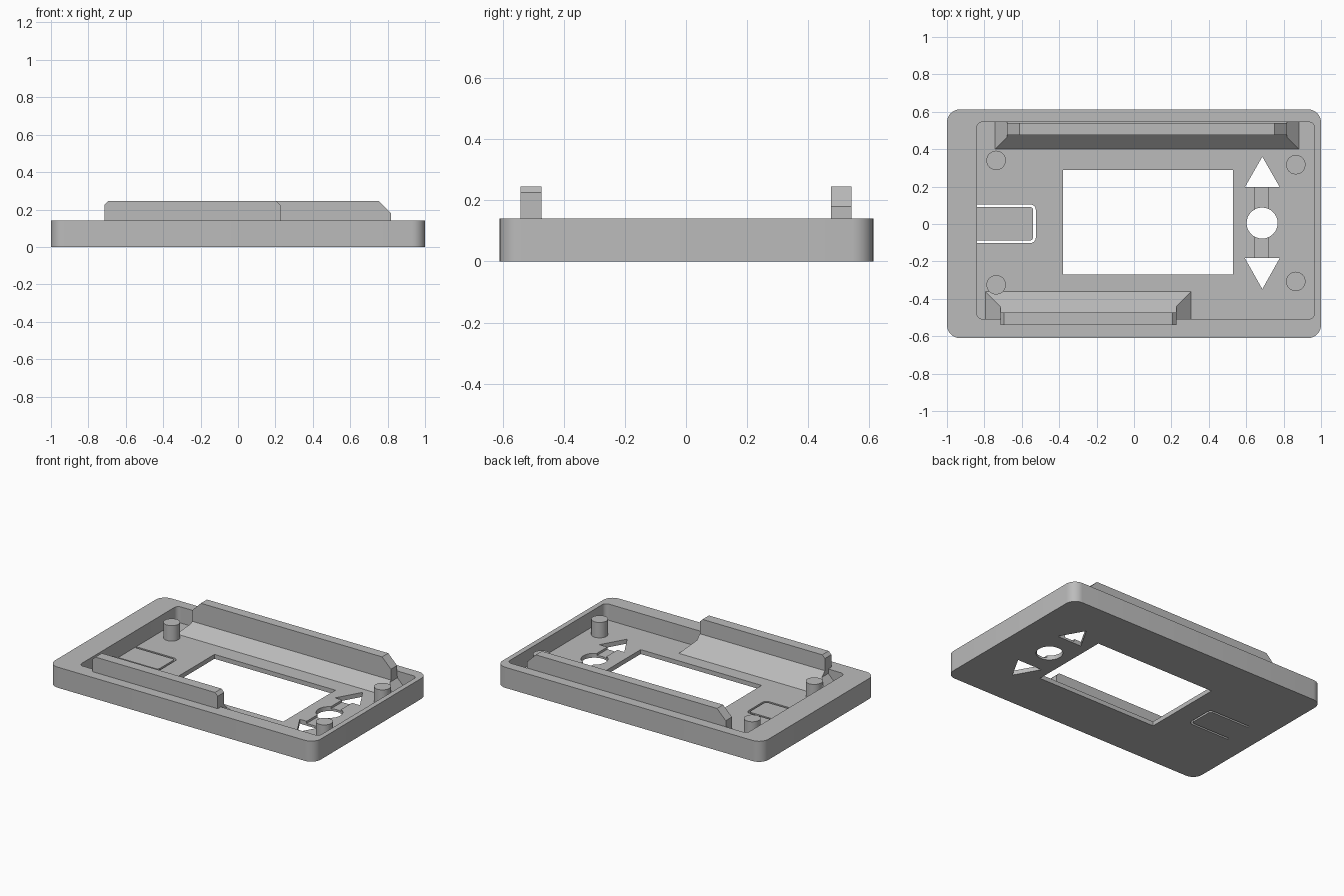
import bpy, bmesh, math

if "Cube" in bpy.data.objects:
    bpy.data.objects.remove(bpy.data.objects["Cube"])

FLOOR, RIM, TOP = 0.03, 0.14, 0.245

grey = bpy.data.materials.new("light_grey")
grey.diffuse_color = (0.5, 0.5, 0.5, 1)
grey.use_nodes = True
grey.node_tree.nodes["Principled BSDF"].inputs["Base Color"].default_value = grey.diffuse_color


def finish(name, bm, smooth=False):
    bmesh.ops.recalc_face_normals(bm, faces=bm.faces)
    me = bpy.data.meshes.new(name)
    bm.to_mesh(me)
    bm.free()
    me.materials.append(grey)
    ob = bpy.data.objects.new(name, me)
    bpy.context.collection.objects.link(ob)
    if smooth:
        select(ob)
        bpy.ops.object.shade_smooth_by_angle()
    return ob


def select(ob):
    bpy.ops.object.select_all(action='DESELECT')
    ob.select_set(True)
    bpy.context.view_layer.objects.active = ob


def prism(name, pts, z0, z1, smooth=False):
    """Extrude a plan outline from z0 to z1."""
    bm = bmesh.new()
    face = bm.faces.new([bm.verts.new((x, y, z0)) for x, y in pts])
    ext = bmesh.ops.extrude_face_region(bm, geom=[face])
    for v in ext["geom"]:
        if isinstance(v, bmesh.types.BMVert):
            v.co.z = z1
    return finish(name, bm, smooth)


def arc(cx, cy, r, a0, a1, n=8):
    return [(cx + r * math.cos(math.radians(a0 + (a1 - a0) * i / n)),
             cy + r * math.sin(math.radians(a0 + (a1 - a0) * i / n)))
            for i in range(n + 1)]


def rounded(x0, x1, y0, y1, r):
    return (arc(x1 - r, y0 + r, r, -90, 0) + arc(x1 - r, y1 - r, r, 0, 90)
            + arc(x0 + r, y1 - r, r, 90, 180) + arc(x0 + r, y0 + r, r, 180, 270))


def rect(x0, x1, y0, y1):
    return [(x0, y0), (x1, y0), (x1, y1), (x0, y1)]


def circle(cx, cy, r, n=32):
    return arc(cx, cy, r, 0, 360, n)[:-1]


def cut(ob, pts, z0, z1):
    cutter = prism("cutter", pts, z0, z1)
    mod = ob.modifiers.new("cut", 'BOOLEAN')
    mod.operation, mod.solver, mod.object = 'DIFFERENCE', 'EXACT', cutter
    select(ob)
    bpy.ops.object.modifier_apply(modifier=mod.name)
    bpy.data.objects.remove(cutter)


def hull(bm, pts):
    verts = [bm.verts.new(p) for p in pts]
    bmesh.ops.convex_hull(bm, input=verts)


# Tray shell with rounded corners and an off-centre recess
case = prism("case_shell", rounded(-1, 1, -0.61, 0.613, 0.07), 0, RIM)
cut(case, rounded(-0.84, 0.965, -0.508, 0.545, 0.03), FLOOR, 0.3)

# Shallow groove linking the button holes
cut(case, rect(0.645, 0.72, -0.19, 0.21), FLOOR / 2, 0.1)

# Display window, round button and arrow openings
cut(case, rect(-0.38, 0.53, -0.27, 0.29), -0.1, 0.1)
cut(case, circle(0.685, 0.005, 0.083), -0.1, 0.1)
cut(case, [(0.593, 0.197), (0.779, 0.197), (0.686, 0.36)], -0.1, 0.1)
cut(case, [(0.593, -0.183), (0.686, -0.348), (0.779, -0.183)], -0.1, 0.1)

# U-shaped slot around the flexible tab
slot = ([(-0.839, -0.102)] + arc(-0.555, -0.072, 0.03, -90, 0)
        + arc(-0.555, 0.075, 0.03, 0, 90) + [(-0.839, 0.105), (-0.839, 0.091)]
        + arc(-0.557, 0.073, 0.018, 90, 0) + arc(-0.557, -0.07, 0.018, 0, -90)
        + [(-0.839, -0.088)])
cut(case, slot, -0.1, 0.1)
select(case)
bpy.ops.object.shade_smooth_by_angle()

# Locating posts
for i, (x, y) in enumerate([(-0.737, 0.34), (-0.737, -0.325),
                            (0.865, 0.317), (0.865, -0.307)]):
    prism(f"post_{i + 1}", circle(x, y, 0.052, 24), FLOOR, 0.135, True)


def rail(name, x0, x1, y0, y1, c):
    """Upright rail with chamfered upper ends."""
    outline = [(x0, FLOOR), (x1, FLOOR), (x1, TOP - c), (x1 - c, TOP),
               (x0 + c, TOP), (x0, TOP - c)]
    bm = bmesh.new()
    hull(bm, [(x, y, z) for x, z in outline for y in (y0, y1)])
    bmesh.ops.dissolve_limit(bm, angle_limit=0.01, verts=bm.verts, edges=bm.edges)
    finish(name, bm)


def ramp(name, x0, x1, a, b, y_toe, y_rail, y_wall):
    """45-degree ramp along a rail, mitred round both rail ends (a, b)."""
    s = 1 if y_rail > y_toe else -1
    bm = bmesh.new()
    h = FLOOR + abs(y_rail - y_toe)
    hull(bm, [(x, y, z) for x in (a, b) for y, z in
              ((y_toe, FLOOR), (y_rail, h), (y_wall, h), (y_wall, FLOOR))])
    for out, inn in ((x0, a), (x1, b)):
        d = abs(inn - out)
        hull(bm, [(x, y, FLOOR) for x in (out, inn) for y in (y_toe, y_wall)]
             + [(inn, y_toe + s * d, FLOOR + d), (inn, y_wall, FLOOR + d)])
    bmesh.ops.dissolve_limit(bm, angle_limit=0.01, verts=bm.verts, edges=bm.edges)
    finish(name, bm)


# Clip rails and the ramps supporting them
rail("front_rail", -0.715, 0.226, -0.541, -0.472, 0.02)
ramp("front_ramp", -0.795, 0.306, -0.715, 0.226, -0.36, -0.472, -0.508)
rail("rear_rail", -0.678, 0.818, 0.475, 0.541, 0.066)
ramp("rear_ramp", -0.742, 0.882, -0.678, 0.818, 0.4, 0.475, 0.545)
